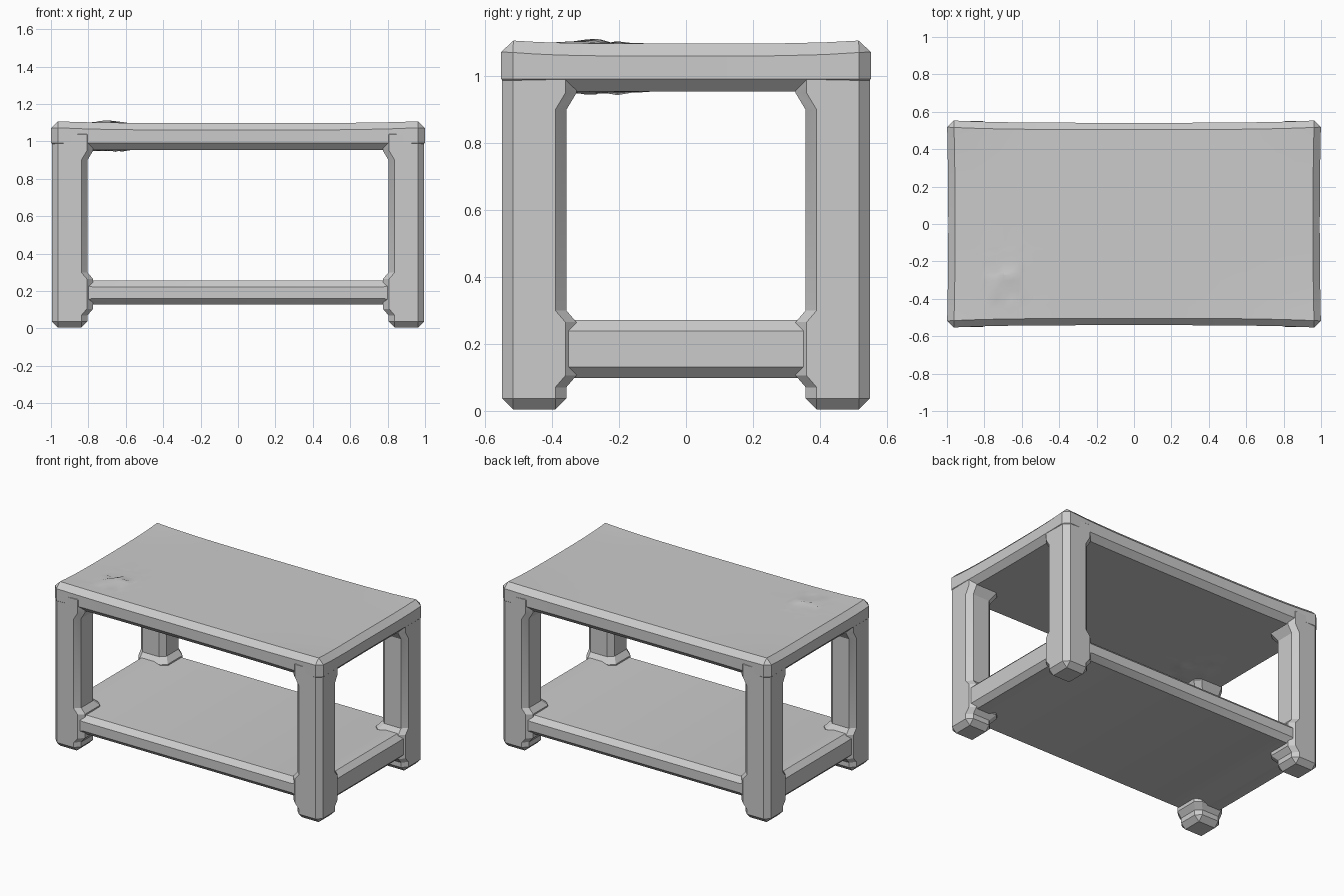
import bpy, bmesh, math, random
from mathutils import Vector

random.seed(4)
if "Cube" in bpy.data.objects:
    bpy.data.objects.remove(bpy.data.objects["Cube"])

GREY = (0.6, 0.6, 0.6)
grey = bpy.data.materials.new("plain grey")
grey.use_nodes = True
grey.diffuse_color = (*GREY, 1)
grey.node_tree.nodes["Principled BSDF"].inputs["Base Color"].default_value = (*GREY, 1)


def clamp(v):
    return max(0.0, min(1.0, v))


def steps(half, count):
    return [half * (2 * i / count - 1) for i in range(1, count)]


def chamfered_box(name, low, high, chamfer, cuts, warp):
    """Box with chamfered edges, sliced along each axis, then shaped by warp."""
    low, high = Vector(low), Vector(high)
    bm = bmesh.new()
    bmesh.ops.create_cube(bm, size=1)
    for v in bm.verts:
        v.co = Vector([(a + b) / 2 + c * (b - a) for a, b, c in zip(low, high, v.co)])
    bmesh.ops.bevel(bm, geom=bm.edges[:], offset=chamfer, segments=1,
                    profile=0.5, affect='EDGES')
    for axis, places in enumerate(cuts):
        normal = Vector([float(i == axis) for i in range(3)])
        for place in places:
            bmesh.ops.bisect_plane(bm, geom=bm.verts[:] + bm.edges[:] + bm.faces[:],
                                   plane_co=normal * place, plane_no=normal)
    for v in bm.verts:
        warp(v.co)
    bmesh.ops.recalc_face_normals(bm, faces=bm.faces[:])
    mesh = bpy.data.meshes.new(name)
    bm.to_mesh(mesh)
    bm.free()
    mesh.materials.append(grey)
    obj = bpy.data.objects.new(name, mesh)
    bpy.context.collection.objects.link(obj)
    bpy.ops.object.select_all(action='DESELECT')
    obj.select_set(True)
    bpy.context.view_layer.objects.active = obj
    bpy.ops.object.shade_smooth_by_angle(angle=math.radians(25))
    return obj


# Tabletop: sides bow in slightly, corners lift, one worn lump near a corner
def warp_top(co):
    u, w = abs(co.x), abs(co.y) / 0.555
    top = co.z > 1.03
    lump = math.exp(-((co.x + 0.7) / 0.09) ** 2 - ((co.y + 0.28) / 0.1) ** 2)
    rough = lump * random.uniform(-0.3, 1)
    co.x *= 1 - 0.007 * (1 - w * w)
    co.y *= 1 - 0.025 * (1 - u ** 4)
    if top:
        co.z += 0.014 * u ** 4 * w ** 4 + 0.018 * rough
    else:
        co.z -= 0.022 * rough


lump_x = [-0.86 + 0.04 * i for i in range(9)]
lump_y = [-0.46 + 0.05 * i for i in range(8)]
chamfered_box("tabletop", (-1, -0.555, 0.955), (1, 0.555, 1.098), 0.037,
              (steps(1, 10) + lump_x, steps(0.555, 8) + lump_y, []), warp_top)


# Lower shelf: ends thicken into the side rails
def warp_shelf(co):
    t = clamp((abs(co.x) - 0.78) / 0.08)
    co.z += t * (0.016 if co.z > 0.19 else -0.03)


chamfered_box("lower_shelf", (-0.985, -0.54, 0.128), (0.985, 0.54, 0.256), 0.033,
              ([-0.86, -0.78, 0.78, 0.86], [], []), warp_shelf)


# Legs: inner faces flare where they meet the shelf and the tabletop
def warp_leg(co):
    flare = 0.03 * max(clamp((co.z - 0.9) / 0.05),
                       clamp(min(co.z - 0.07, 0.3 - co.z) / 0.035))
    if co.x < 0.9:
        co.x -= flare
    if co.y < 0.45:
        co.y -= flare


legs = chamfered_box("legs", (0.805, 0.358, 0.004), (0.995, 0.55, 1.07), 0.033,
                     ([], [], [0.07, 0.105, 0.265, 0.3, 0.9, 0.95]), warp_leg)
mirror = legs.modifiers.new("four corners", 'MIRROR')
mirror.use_axis = (True, True, False)
mirror.use_clip = False
